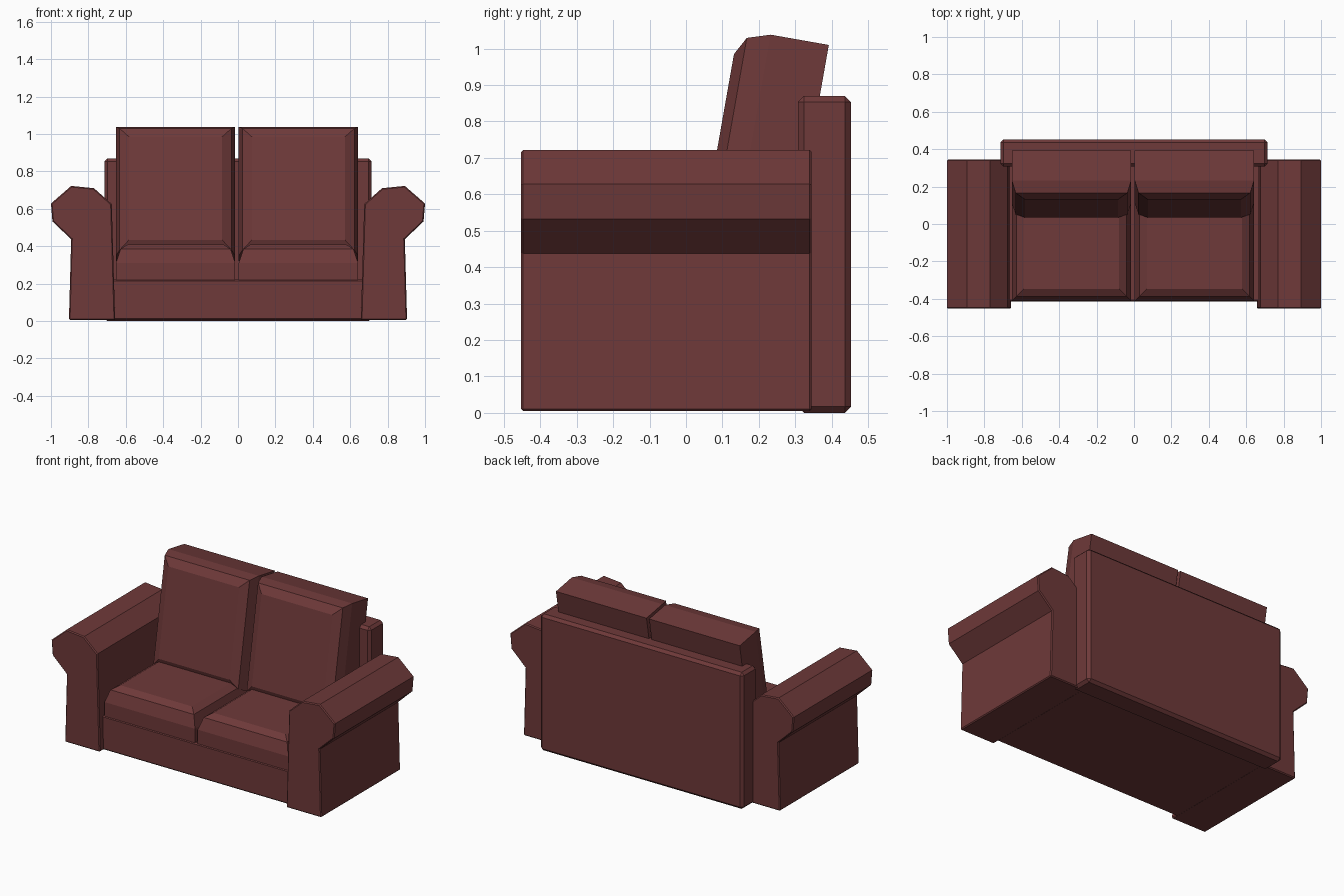
import bpy, bmesh, math
from mathutils import Matrix, Vector

if "Cube" in bpy.data.objects:
    bpy.data.objects.remove(bpy.data.objects["Cube"])

leather = bpy.data.materials.new("dark red leather")
leather.diffuse_color = (0.156, 0.041, 0.041, 1)
leather.use_nodes = True
leather.node_tree.nodes["Principled BSDF"].inputs["Base Color"].default_value = leather.diffuse_color


def finish(bm, name, bevel=0.0):
    bmesh.ops.recalc_face_normals(bm, faces=bm.faces)
    me = bpy.data.meshes.new(name)
    bm.to_mesh(me)
    bm.free()
    me.materials.append(leather)
    ob = bpy.data.objects.new(name, me)
    bpy.context.collection.objects.link(ob)
    if bevel:
        mod = ob.modifiers.new("edge bevel", 'BEVEL')
        mod.width = bevel
        mod.segments = 1
        mod.limit_method = 'ANGLE'
        mod.angle_limit = math.radians(60)
    return ob


def box(name, lo, hi, bevel):
    bm = bmesh.new()
    bmesh.ops.create_cube(bm, size=1)
    lo, hi = Vector(lo), Vector(hi)
    for v in bm.verts:
        v.co = (lo + hi) / 2 + v.co * (hi - lo)
    return finish(bm, name, bevel)


def cushion(name, x0, x1, y0, y1, rings, matrix=Matrix()):
    """Stack of shrinking rectangles; rings are (height, inset)."""
    bm = bmesh.new()
    loops = []
    for z, i in rings:
        pts = [(x0 + i, y0 + i), (x1 - i, y0 + i), (x1 - i, y1 - i), (x0 + i, y1 - i)]
        loops.append([bm.verts.new(matrix @ Vector((x, y, z))) for x, y in pts])
    for a, b in zip(loops, loops[1:]):
        for k in range(4):
            n = (k + 1) % 4
            bm.faces.new((a[k], a[n], b[n], b[k]))
    bm.faces.new(loops[0][::-1])
    bm.faces.new(loops[-1])
    return finish(bm, name)


# Rolled arms: one profile extruded front to back, mirrored
ARM = [(0.657, 0.005), (0.675, 0.625), (0.77, 0.71), (0.892, 0.722),
       (1.0, 0.628), (0.992, 0.532), (0.892, 0.437), (0.904, 0.005)]
for side, label in ((-1, "left"), (1, "right")):
    bm = bmesh.new()
    front = bm.faces.new([bm.verts.new((side * x, -0.453, z)) for x, z in ARM])
    ext = bmesh.ops.extrude_face_region(bm, geom=[front], use_keep_orig=True)
    for v in ext["geom"]:
        if isinstance(v, bmesh.types.BMVert):
            v.co.y = 0.345
    finish(bm, label + "_arm", 0.006)

# Seat base and back panel
box("seat_base", (-0.67, -0.415, 0.005), (0.67, 0.33, 0.222), 0.008)
box("back_panel", (-0.715, 0.307, 0.0), (0.715, 0.453, 0.87), 0.017)

# Seat cushions and leaning back cushions
SEAT = [(0.22, 0.0), (0.31, 0.0), (0.385, 0.025), (0.41, 0.065)]
BACK = [(0.0, 0.0), (0.162, 0.0), (0.225, 0.02), (0.252, 0.07)]
# local z points forward, local y runs up the lean, origin at top rear edge
lean = Matrix.Translation((0, 0.392, 1.01)) @ Matrix.Rotation(math.radians(80), 4, 'X')
for label, x0, x1 in (("left", -0.653, -0.015), ("right", 0.004, 0.642)):
    cushion(label + "_seat_cushion", x0, x1, -0.412, 0.25, SEAT)
    cushion(label + "_back_cushion", x0, x1, -0.70, 0.0, BACK, lean)
